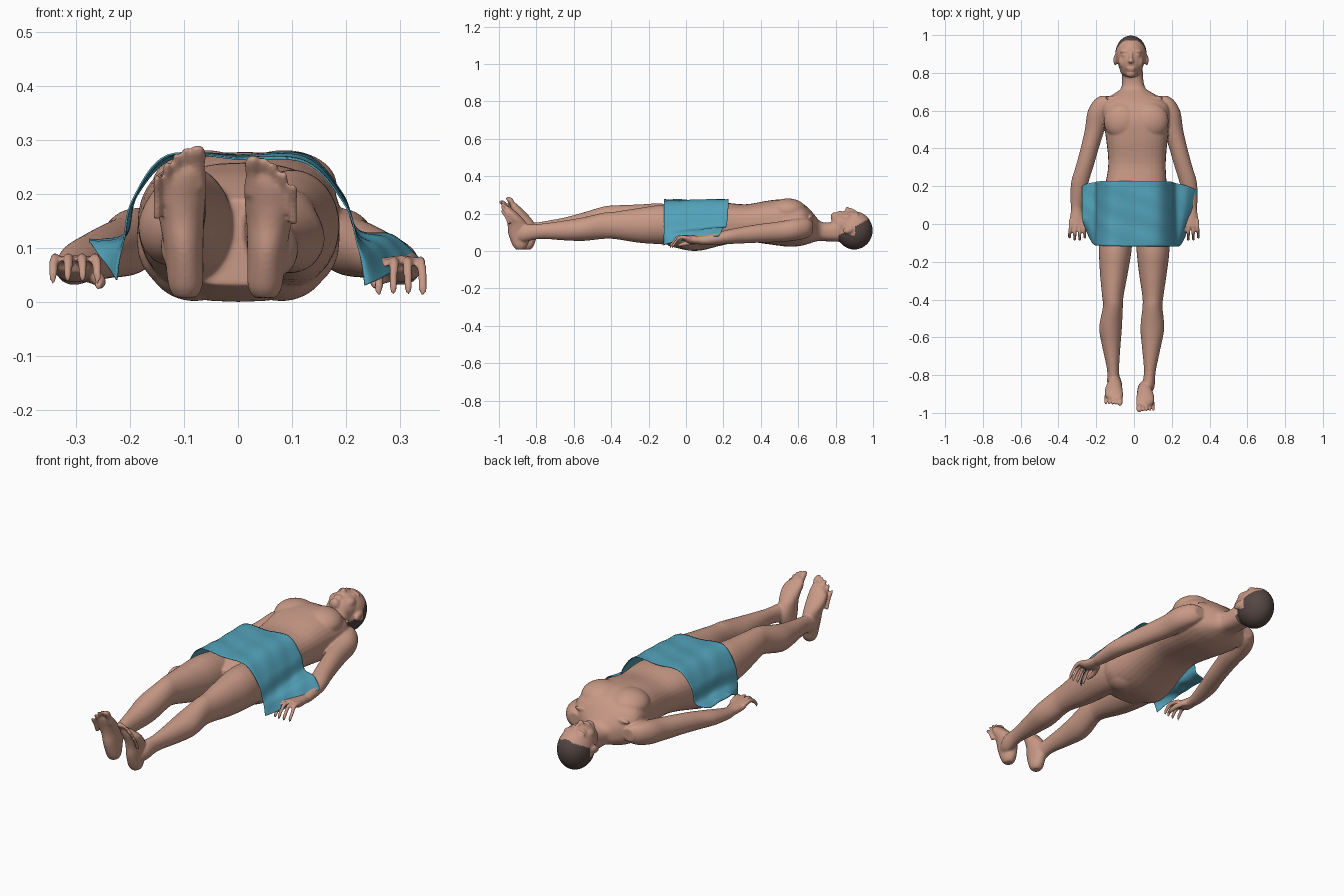
import bpy, bmesh, math
from mathutils import Vector, Matrix


def material(name, rgb):
    m = bpy.data.materials.new(name)
    m.diffuse_color = (*rgb, 1)
    return m


SKIN = material("skin", (0.58, 0.32, 0.24))
HAIR = material("dark_hair", (0.09, 0.062, 0.056))
CLOTH = material("blue_cloth", (0.085, 0.36, 0.49))


def spline(pts, steps):
    """Catmull-Rom through tuples of any size."""
    p = [Vector(q) for q in pts]
    p = [p[0]] + p + [p[-1]]
    out = []
    for i in range(1, len(p) - 2):
        a, b, c, d = p[i - 1:i + 3]
        for k in range(steps):
            t = k / steps
            out.append(0.5 * (2 * b + (c - a) * t + (2 * a - 5 * b + 4 * c - d) * t * t
                              + (3 * b - a - 3 * c + d) * t ** 3))
    return out + [p[-1]]


def same(v):
    return v


def mirror(v):
    return Vector((-v.x, v.y, v.z))


body = bmesh.new()


def loft(sections, axis="y", place=same, power=1.0, steps=4, sides=32):
    """Elliptic rings (position, centre1, centre2, radius1, radius2) along an axis."""
    rings = []
    for t, c1, c2, r1, r2 in spline(sections, steps):
        ring = []
        for k in range(sides):
            a = 2 * math.pi * k / sides
            ca, sa = math.cos(a), math.sin(a)
            u = c1 + r1 * math.copysign(abs(ca) ** power, ca)
            w = c2 + r2 * math.copysign(abs(sa) ** power, sa)
            co = Vector((u, t, w)) if axis == "y" else Vector((u, w, t))
            ring.append(body.verts.new(place(co)))
        rings.append(ring)
    for a, b in zip(rings, rings[1:]):
        for k in range(sides):
            j = (k + 1) % sides
            body.faces.new((a[k], a[j], b[j], b[k]))
    body.faces.new(rings[0])
    body.faces.new(rings[-1])


def blob(c, r, tilt=0.0):
    m = Matrix.Translation(c) @ Matrix.Rotation(tilt, 4, "X") @ Matrix.Diagonal((*r, 1))
    bmesh.ops.create_uvsphere(body, u_segments=32, v_segments=20, radius=1, matrix=m)


# torso and neck
loft([(-.10, 0, .11, .13, .08), (0, 0, .118, .183, .113), (.08, .002, .125, .183, .122),
      (.2, .01, .145, .164, .113), (.32, .016, .15, .152, .1), (.45, .015, .153, .163, .118),
      (.55, .012, .15, .176, .127), (.62, .008, .142, .178, .113), (.66, .004, .132, .15, .092),
      (.69, 0, .12, .105, .07), (.715, -.003, .108, .068, .054), (.75, -.006, .102, .057, .05),
      (.82, -.01, .105, .056, .055)], power=0.8)
# chest muscles, buttocks and collarbones
for s in (-1, 1):
    blob((.012 + s * .073, .545, .215), (.098, .1, .066))
    blob((s * .08, .03, .085), (.09, .1, .083))
    blob((s * .075, .668, .182), (.08, .013, .014))

# head
HX = -.016
blob((HX, .9, .11), (.083, .098, .102))
blob((HX, .868, .143), (.070, .092, .073))
blob((HX, .82, .138), (.060, .045, .06))
blob((HX, .795, .18), (.027, .021, .028))
blob((HX, .825, .205), (.024, .007, .011))
blob((HX, .815, .203), (.021, .007, .010))
blob((HX, .862, .216), (.016, .012, .020))
blob((HX, .883, .213), (.010, .032, .016), -.3)
for s in (-1, 1):
    blob((HX + s * .028, .913, .190), (.030, .012, .019))
    blob((HX + s * .030, .894, .192), (.021, .010, .017))
    blob((HX + s * .040, .858, .176), (.026, .034, .024))
    blob((HX + s * .083, .868, .112), (.010, .030, .018), .3)

# legs
loft([(.06, -.09, .12, .085, .1), (-.12, -.098, .145, .087, .108), (-.25, -.106, .155, .075, .094),
      (-.38, -.112, .17, .057, .074), (-.44, -.112, .168, .053, .07), (-.55, -.124, .138, .06, .068),
      (-.65, -.12, .124, .048, .055), (-.77, -.111, .115, .032, .042), (-.84, -.108, .1, .034, .045),
      (-.87, -.106, .09, .026, .035)])
loft([(.06, .09, .12, .085, .1), (-.12, .1, .14, .088, .105), (-.25, .1, .137, .075, .093),
      (-.38, .1, .137, .056, .073), (-.44, .098, .135, .053, .07), (-.55, .097, .117, .063, .063),
      (-.65, .092, .11, .05, .053), (-.78, .084, .105, .031, .04), (-.86, .075, .095, .034, .046),
      (-.9, .065, .085, .026, .035)])


# feet with toes; the left one is mirrored and sits slightly higher
def left_foot(v):
    return Vector((-.047 - v.x, v.y + .035, v.z * 1.07))


for place in (same, left_foot):
    loft([(.008, .05, -.887, .02, .022), (.03, .05, -.887, .032, .04), (.09, .053, -.89, .036, .06),
          (.14, .057, -.9, .041, .054), (.175, .06, -.918, .047, .044), (.205, .058, -.938, .047, .034),
          (.225, .05, -.952, .038, .024), (.24, .044, -.96, .026, .014)], "z", place)
    for i in range(5):
        x, r = (.0275, .0155) if i == 0 else (.031 + .0178 * i, .0098 - .0004 * i)
        dz = -.0032 * i * i
        loft([(.195 + dz, x, -.945, r, r), (.232 + dz, x, -.962, r * .85, r),
              (.252 + dz, x, -.974, r, r * 1.2), (.264 + dz, x, -.982, r * .85, r * 1.1),
              (.271 + dz, x, -.986, r * .4, r * .5)], "z", place, sides=14)

# arms and hands
for place, drop in ((same, 0), (mirror, .022)):
    loft([(.678, -.15, .125, .03, .03), (.65, -.168, .122, .048, .05), (.59, -.192, .115, .055, .058),
          (.5, -.208, .103, .052, .055), (.4, -.235, .095, .048, .05), (.31, -.26, .086, .047, .045),
          (.22, -.287, .075, .046, .038), (.12, -.302, .06, .034, .028), (.08, -.304, .058, .029, .023),
          (.02, -.302, .062, .039, .022), (-.016, -.301, .072, .038, .015)], place=place)
    for i in range(4):
        x = -.3345 + .0225 * i
        y = -.006 if i in (0, 3) else -.018
        fan = (i - 1.5) * .0022
        loft([(y + .03, x, .069, .010, .011), (y - .025, x + fan, .08 - drop / 3, .0092, .0115),
              (y - .052, x + fan * 2, .066 - drop, .0088, .012),
              (y - .07, x + fan * 2, .044 - drop, .0075, .013)], place=place, sides=14)
    loft([(.06, -.278, .05, .014, .014), (.02, -.260, .044, .013, .014), (-.02, -.255, .036, .011, .012),
          (-.043, -.258, .03, .006, .007)], place=place, sides=14)

# fuse all the flesh into one smooth skin
bmesh.ops.recalc_face_normals(body, faces=body.faces)
rough = bpy.data.meshes.new("body")
body.to_mesh(rough)
body.free()
figure = bpy.data.objects.new("body", rough)
bpy.context.collection.objects.link(figure)
rm = figure.modifiers.new("fuse", "REMESH")
rm.mode = "VOXEL"
rm.voxel_size = 0.0047
sm = figure.modifiers.new("soften", "SMOOTH")
sm.factor = 0.5
sm.iterations = 7
bpy.context.view_layer.update()
skin = bpy.data.meshes.new_from_object(figure.evaluated_get(bpy.context.evaluated_depsgraph_get()))
figure.modifiers.clear()
figure.data = skin
skin.materials.clear()
skin.materials.append(SKIN)
skin.materials.append(HAIR)

# short hair on the crown and back of the head
for p in skin.polygons:
    p.use_smooth = True
    x, y, z = p.center
    ear = abs(x - HX) > .079 and y < .905 and z > .08
    p.material_index = int(y > .815 and z < .085 + .55 * (y - .82) and not ear or y > .972)

# draped cloth: one profile at the thighs blended into one at the waist
thigh = spline([(-.225, .04), (-.22, .08), (-.212, .12), (-.196, .19), (-.13, .272), (0, .266),
                (.125, .258), (.2, .18), (.222, .11), (.23, .07), (.235, .03)], 8)
waist = spline([(-.275, .115), (-.25, .115), (-.207, .128), (-.188, .2), (-.12, .27), (0, .272),
                (.125, .274), (.194, .2), (.222, .135), (.285, .125), (.337, .082)], 8)
cb = bmesh.new()
ROWS, n = 40, len(thigh)
grid = []
for r in range(ROWS + 1):
    v = r / ROWS
    row = []
    for k, (a, b) in enumerate(zip(thigh, waist)):
        u = 2 * k / (n - 1) - 1
        q = a.lerp(b, min(1, v / .4) ** .8 if u < 0 else v ** .6)
        back = .228 - (.055 if u > 0 else .03) * abs(u) ** 3
        front = -.118 + (.025 if u < 0 else -.002) * abs(u) ** 2
        fold = .0025 * math.sin(9 * u + 14 * v) * math.sin(5 * v + 2 * u)
        row.append(cb.verts.new((q.x, front + (back - front) * v, q.y + fold)))
    grid.append(row)
for a, b in zip(grid, grid[1:]):
    for k in range(n - 1):
        cb.faces.new((a[k], a[k + 1], b[k + 1], b[k])).smooth = True
mesh = bpy.data.meshes.new("draped_cloth")
cb.to_mesh(mesh)
cb.free()
mesh.materials.append(CLOTH)
cloth = bpy.data.objects.new("draped_cloth", mesh)
bpy.context.collection.objects.link(cloth)
thick = cloth.modifiers.new("thickness", "SOLIDIFY")
thick.thickness = 0.003
